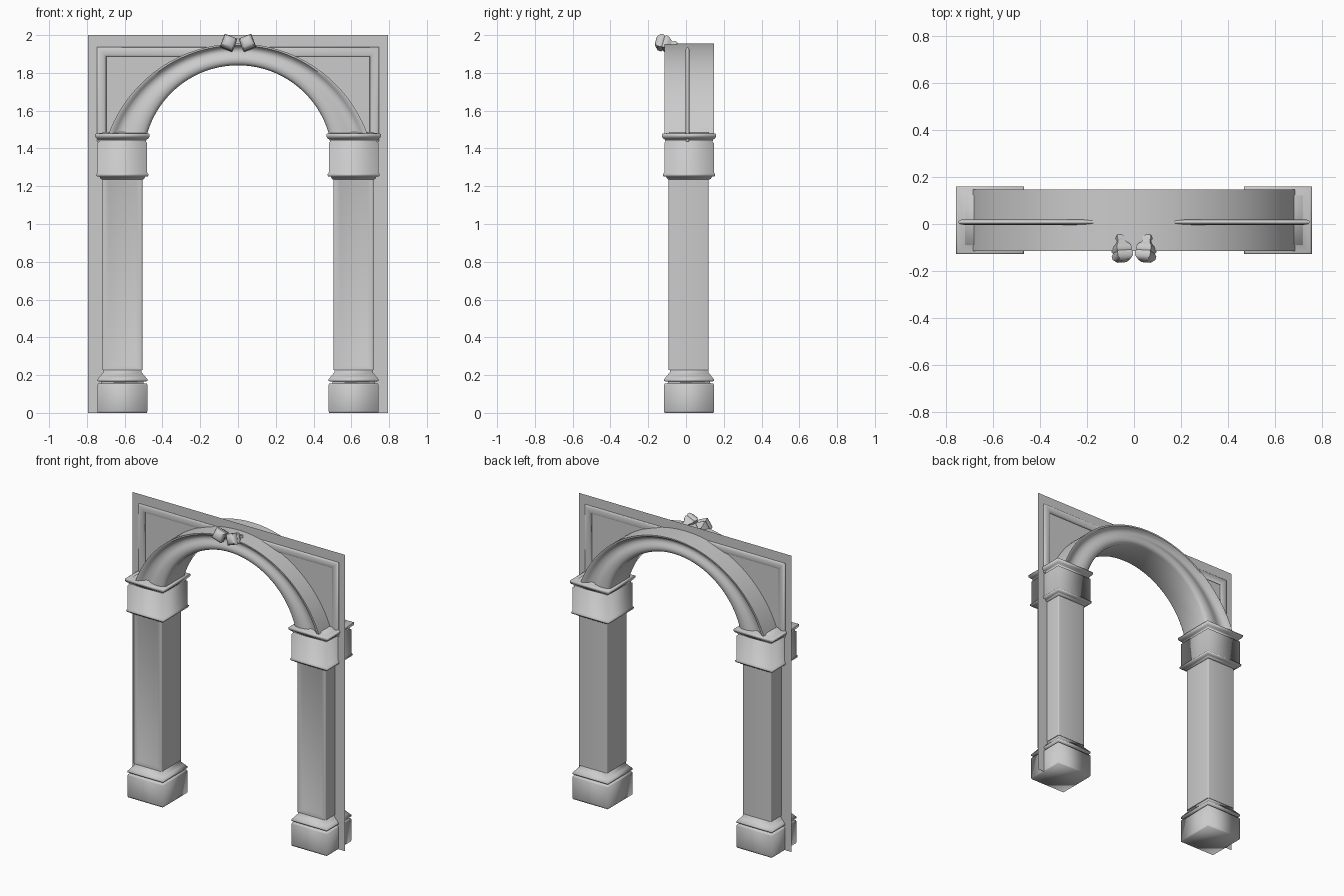
import bpy, bmesh, math
from mathutils import Vector, Matrix

if "Cube" in bpy.data.objects:
    bpy.data.objects.remove(bpy.data.objects["Cube"])

CY = 0.016      # depth centre of pillars and arch
PX = 0.612      # pillar centre in x


def finish(bm, name, angle=60, closed=True):
    if closed:
        bmesh.ops.recalc_face_normals(bm, faces=bm.faces[:])
    me = bpy.data.meshes.new(name)
    bm.to_mesh(me)
    bm.free()
    ob = bpy.data.objects.new(name, me)
    bpy.context.collection.objects.link(ob)
    bpy.ops.object.select_all(action='DESELECT')
    ob.select_set(True)
    bpy.context.view_layer.objects.active = ob
    bpy.ops.object.shade_smooth_by_angle(angle=math.radians(angle))
    return ob


def loft(bm, rings, closed_ring=True, caps=True):
    vs = [[bm.verts.new(p) for p in r] for r in rings]
    n = len(rings[0])
    for a, b in zip(vs, vs[1:]):
        for i in range(n if closed_ring else n - 1):
            j = (i + 1) % n
            bm.faces.new((a[i], a[j], b[j], b[i]))
    if caps:
        bm.faces.new(vs[0][::-1])
        bm.faces.new(vs[-1])


def square_stack(profile, cx=0, cy=0):
    """Square-section moulding from (half width, height) pairs."""
    bm = bmesh.new()
    loft(bm, [[(cx + sx * h, cy + sy * h, z)
               for sx, sy in ((-1, -1), (1, -1), (1, 1), (-1, 1))]
              for h, z in profile])
    bmesh.ops.recalc_face_normals(bm, faces=bm.faces[:])
    return bm


BASE = [(.130, 0), (.132, .01), (.132, .148), (.129, .155), (.112, .157), (.112, .166),
        (.132, .168), (.132, .178), (.118, .195), (.102, .215), (.102, .24)]
CAPITAL = [(.107, 1.235), (.116, 1.24), (.120, 1.25), (.136, 1.253), (.138, 1.264),
           (.131, 1.272), (.131, 1.43), (.124, 1.435), (.128, 1.447), (.137, 1.453),
           (.144, 1.463), (.144, 1.476), (.136, 1.48), (.107, 1.481), (.105, 1.488)]

for side, label in ((-1, "left"), (1, "right")):
    # pillar base and capital
    finish(square_stack(BASE, side * PX, CY), label + "_pillar_base", 180)
    finish(square_stack(CAPITAL, side * PX, CY), label + "_pillar_capital", 180)

    # pillar shaft: softened corners, very shallow sunk panel on the front
    bm = square_stack([(.106, .226), (.106, 1.25)], side * PX, CY - .002)
    edges = [e for e in bm.edges if abs(e.verts[0].co.z - e.verts[1].co.z) > .5]
    bmesh.ops.bevel(bm, geom=edges, offset=.008, segments=3, affect='EDGES', profile=.5)
    bm.normal_update()
    front = [f for f in bm.faces if f.normal.y < -.99]
    bmesh.ops.inset_region(bm, faces=front, thickness=.014)
    bmesh.ops.inset_region(bm, faces=front, thickness=.022, depth=-.007)
    finish(bm, label + "_pillar_shaft")

# arch: moulded profile (0 = inner edge, 1 = outer edge) swept between two circles
FACE = [(0, .098), (.05, .110), (.12, .117), (.25, .121), (.38, .118), (.5, .110),
        (.62, .104), (.74, .105), (.84, .114), (.92, .130), (1, .131)]
SECTION = [(t, CY - y) for t, y in FACE] + [(t, CY + y) for t, y in reversed(FACE)]
rings = []
N = 48
for i in range(N + 1):
    s = 2 * i / N - 1
    a, b = s * math.radians(75), s * math.radians(70.4)
    inner = Vector((.5 * math.sin(a), 0, 1.34 + .5 * math.cos(a)))
    outer = Vector((.73 * math.sin(b), 0, 1.225 + .73 * math.cos(b)))
    rings.append([inner.lerp(outer, t) + Vector((0, y, 0)) for t, y in SECTION])
bm = bmesh.new()
loft(bm, rings)
finish(bm, "arch", 50)

# thin wall sheet behind pillars and arch: strip between opening and outline
WY = .008
WX = .793
a0 = math.asin(.55 / .61)
inner, outer = [(-.55, 0)], [(-WX, 0)]
for k in range(-16, 17):
    x = .61 * math.sin(a0 * k / 16)
    inner.append((x, 1.29 + .61 * math.cos(a0 * k / 16)))
    outer.append((math.copysign(WX, x) if abs(k) == 16 else x, 2))
inner.append((.55, 0))
outer.append((WX, 0))
bm = bmesh.new()
loft(bm, [[(p[0], WY, p[1]), (q[0], WY, q[1])] for p, q in zip(inner, outer)],
     closed_ring=False, caps=False)
finish(bm, "wall_panel", closed=False)

# rounded frame moulding around the spandrels, on both wall faces
ROLL = [(0, 0), (.003, .006), (.012, .010), (.025, .0115), (.038, .010), (.047, .006), (.05, 0)]
section = ROLL + [(d, -y) for d, y in reversed(ROLL[1:-1])]
bm = bmesh.new()
loft(bm, [[(sx * (.747 - d), WY - y, 1.936 - d if top else 1.438) for d, y in section]
          for sx, top in ((-1, 0), (-1, 1), (1, 1), (1, 0))])
finish(bm, "spandrel_frame", 75)

# pair of small square knobs at the crown of the arch
KNOB = [(.014, -.012), (.020, 0), (.015, .012), (.019, .022), (.030, .034), (.035, .05),
        (.030, .060), (.036, .068), (.034, .086), (.020, .102)]
for side, label in ((-1, "left"), (1, "right")):
    bm = square_stack(KNOB)
    back = Vector((side * .060, -.060, 1.944))
    tip = Vector((side * .046, -.148, 1.964))
    rot = (tip - back).to_track_quat('Z', 'Y').to_matrix().to_4x4()
    roll = Matrix.Rotation(side * math.radians(22), 4, 'Z')
    bm.transform(Matrix.Translation(back) @ rot @ roll)
    finish(bm, label + "_crown_knob", 50)
